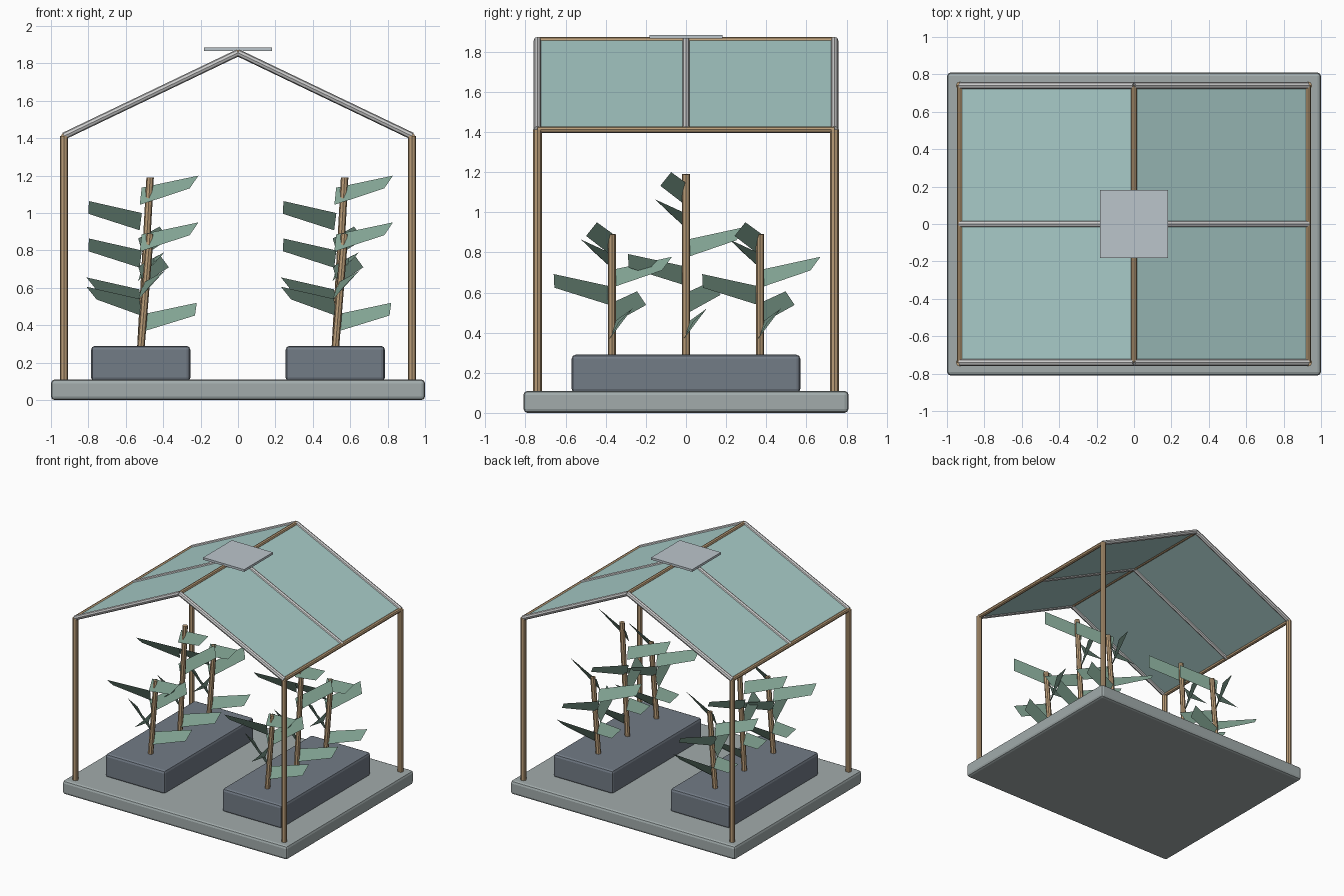
import bpy, bmesh, math
from mathutils import Vector

if "Cube" in bpy.data.objects:
    bpy.data.objects.remove(bpy.data.objects["Cube"])


def material(name, r, g, b):
    m = bpy.data.materials.new(name)
    m.diffuse_color = (r, g, b, 1)
    m.use_nodes = True
    m.node_tree.nodes["Principled BSDF"].inputs["Base Color"].default_value = m.diffuse_color
    return m


STONE = material("stone", 0.36, 0.41, 0.41)
SLATE = material("slate", 0.17, 0.20, 0.24)
WOOD = material("wood", 0.50, 0.34, 0.19)
LEAF = material("leaf", 0.23, 0.38, 0.30)
GLASS = material("glass", 0.40, 0.61, 0.59)
METAL = material("metal", 0.66, 0.69, 0.67)
VENT = material("vent", 0.50, 0.56, 0.60)


def make(name, bm, mat):
    mesh = bpy.data.meshes.new(name)
    bm.to_mesh(mesh)
    bm.free()
    mesh.materials.append(mat)
    ob = bpy.data.objects.new(name, mesh)
    bpy.context.collection.objects.link(ob)
    return ob


def box(name, centre, size, mat, bevel=0, pitch=0):
    bm = bmesh.new()
    bmesh.ops.create_cube(bm, size=1)
    for v in bm.verts:
        v.co = Vector(a * b for a, b in zip(v.co, size))
    ob = make(name, bm, mat)
    ob.location = centre
    ob.rotation_euler.y = pitch
    if bevel:
        mod = ob.modifiers.new("bevel", "BEVEL")
        mod.width = bevel
        mod.segments = 2
    return ob


def rod(name, a, b, radius, mat, sides=8):
    a, b = Vector(a), Vector(b)
    bm = bmesh.new()
    bmesh.ops.create_cone(bm, cap_ends=True, segments=sides, radius1=radius,
                          radius2=radius, depth=(b - a).length)
    ob = make(name, bm, mat)
    ob.location = (a + b) / 2
    ob.rotation_euler = (b - a).to_track_quat("Z", "Y").to_euler()
    return ob


def plant(x, y, height, step):
    # Leaning stem with six leaves spiralling by the golden angle
    rod("stem", (x, y, 0.27), (x + 0.05, y, 0.29 + height), 0.02, WOOD)
    bm = bmesh.new()
    for i in range(6):
        ang = math.radians(13 + 137.5 * i)
        u = Vector((math.cos(ang), math.sin(ang), 0))
        s = Vector((-u.y, u.x, 0))
        c = Vector((x, y, 0.41 + step * i))
        # along, sideways, up: inner low, outer low, outer high, inner high
        pts = [(0, -0.015, -0.046), (0.29, -0.033, 0.042),
               (0.315, 0.033, 0.11), (0, 0.015, 0.046)]
        bm.faces.new([bm.verts.new(c + u * p + s * q + Vector((0, 0, r)))
                      for p, q, r in pts])
    make("leaves", bm, LEAF)


# Base slab and planters
box("base", (0, 0, 0.055), (2, 1.62, 0.11), STONE, 0.02)
for x in (-0.52, 0.52):
    box("planter", (x, 0, 0.195), (0.53, 1.14, 0.19), SLATE, 0.02)
    for y, h, step in ((-0.37, 0.60, 0.086), (0, 0.90, 0.136), (0.37, 0.60, 0.086)):
        plant(x, y, h, step)

# Frame and roof
EAVE, RIDGE, HALF, DEPTH = 1.412, 1.857, 0.93, 0.74
slope = math.atan2(RIDGE - EAVE, HALF)
length = math.hypot(RIDGE - EAVE, HALF)
for sx in (-1, 1):
    for sy in (-1, 1):
        rod("post", (sx * HALF, sy * DEPTH, 0.09), (sx * HALF, sy * DEPTH, EAVE),
            0.022, WOOD)
    for y in (-DEPTH, 0, DEPTH):
        rod("rafter", (sx * HALF, y, EAVE), (0, y, RIDGE), 0.019, METAL)
    rod("eave_beam", (sx * HALF, -DEPTH, EAVE), (sx * HALF, DEPTH, EAVE), 0.016, WOOD)
    box("roof_panel", (sx * HALF / 2, 0, (EAVE + RIDGE) / 2),
        (length, 2 * DEPTH - 0.02, 0.01), GLASS, pitch=sx * slope)
rod("ridge_beam", (0, -DEPTH, RIDGE), (0, DEPTH, RIDGE), 0.016, WOOD)

# Flat vent plate on the ridge
box("vent_plate", (0, 0, 1.875), (0.365, 0.365, 0.018), VENT)
